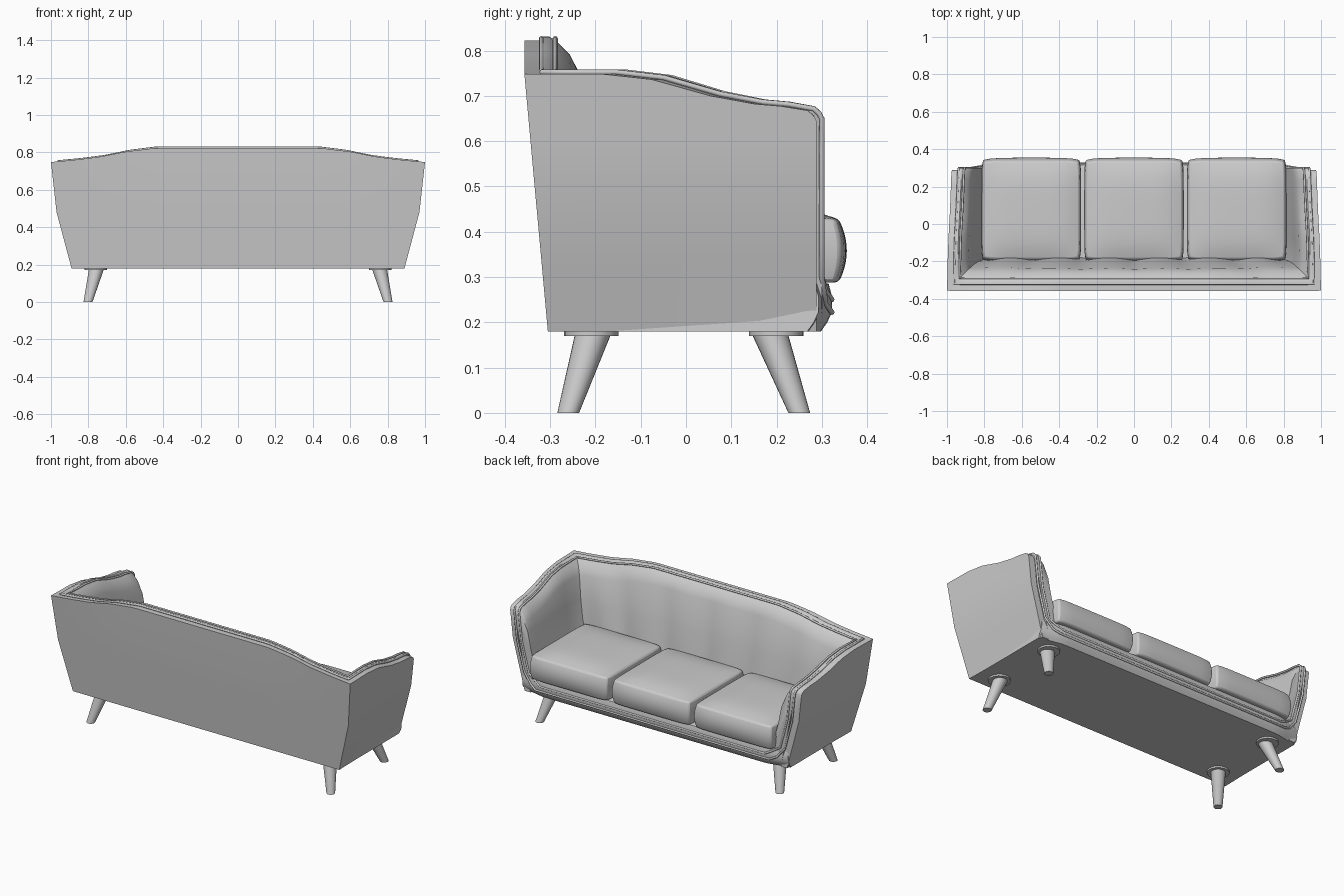
import bpy, bmesh, math
from mathutils import Vector

if "Cube" in bpy.data.objects:
    bpy.data.objects.remove(bpy.data.objects["Cube"])


def interp(t, pts):
    for (a, va), (b, vb) in zip(pts, pts[1:]):
        if t <= b:
            return va + (vb - va) * max(0, (t - a) / (b - a))
    return pts[-1][1]


def half_width(z):
    return interp(z, [(.18, .89), (.48, .97), (.75, 1.0)])


def back_y(z):
    return interp(z, [(.18, -.305), (.75, -.357)])


def wall_point(sx, f, d, z, yf):
    """Point on the U-shaped wall: sx across, f front-to-back, d inset."""
    x = sx * (half_width(z) * (1 - .015 * (1 - f)) - d)
    return Vector((x, yf + f * (back_y(z) + d - yf), z))


def finish(name, bm, angle=35):
    bmesh.ops.recalc_face_normals(bm, faces=bm.faces)
    me = bpy.data.meshes.new(name)
    bm.to_mesh(me)
    bm.free()
    ob = bpy.data.objects.new(name, me)
    bpy.context.collection.objects.link(ob)
    bpy.ops.object.select_all(action='DESELECT')
    ob.select_set(True)
    bpy.context.view_layer.objects.active = ob
    bpy.ops.object.shade_smooth_by_angle(angle=math.radians(angle))
    return ob


def loft(name, rings, angle=35):
    bm = bmesh.new()
    vs = [[bm.verts.new(p) for p in r] for r in rings]
    n = len(vs[0])
    for a, b in zip(vs, vs[1:]):
        for i in range(n):
            j = (i + 1) % n
            bm.faces.new((a[i], a[j], b[j], b[i]))
    bm.faces.new(vs[0])
    bm.faces.new(vs[-1])
    return finish(name, bm, angle)


def tube(name, pts, radius):
    cu = bpy.data.curves.new(name, 'CURVE')
    cu.dimensions = '3D'
    cu.bevel_depth = radius
    cu.bevel_resolution = 2
    sp = cu.splines.new('POLY')
    sp.points.add(len(pts) - 1)
    for q, p in zip(sp.points, pts):
        q.co = (*p, 1)
    sp.use_cyclic_u = True
    ob = bpy.data.objects.new(name, cu)
    bpy.context.collection.objects.link(ob)


# Stations along the U: right arm, back, left arm, each with its top height
arm_top = [(-.33, .748), (-.18, .748), (-.07, .736), (.06, .7), (.16, .682),
           (.27, .673), (.29, .662), (.30, .645)]
back_top = [(0, .822), (.45, .822), (.6, .804), (.74, .776), (.88, .759), (1, .748)]
ys = [.30, .293, .28, .22, .16, .11, .06, 0, -.07, -.13, -.18, -.27]
arm = [((.30 - y) / .655, interp(y, arm_top)) for y in ys]
N = 56
stations = [(1, f, t) for f, t in arm]
stations += [(1 - 2 * i / N, 1, interp(abs(1 - 2 * i / N), back_top)) for i in range(N + 1)]
stations += [(-1, f, t) for f, t in reversed(arm)]

# Outer shell
YS, YP = .288, .30
rings = []
for sx, f, t in stations:
    prof = [(0, .18), (0, .33), (0, .48), (0, .6), (0, t), (.04, t), (.04, .48), (.04, .18)]
    rings.append([wall_point(sx, f, d, z, YS) for d, z in prof])
loft("outer_shell", rings)

# Inner padding with shallow vertical tufts on the back
rings = []
for sx, f, t in stations:
    prof = [(.036, .22), (.036, t), (.042, t + .009), (.055, t + .009), (.075, t - .005),
            (.10, t - .03), (.115, t - .07), (.125, .55), (.13, .44), (.13, .22)]
    ring = []
    for i, (d, z) in enumerate(prof):
        if f == 1 and i > 5:
            edge = min(1, (1 - abs(sx)) / .15)
            d += .022 * edge * abs(math.sin(math.pi * sx * .85 / .28)) * (i - 5) / 4
        elif f < 1 and i > 3:
            d *= .92
        ring.append(wall_point(sx, f, d, z, YP))
    rings.append(ring)
loft("inner_padding", rings, 40)

# Piping on both edges of the padding, closed along the front rail
for name, d, rise, low in (("outer_piping", .038, .004, .222), ("inner_piping", .068, .004, .25)):
    pts = [wall_point(sx, f, d, t + rise, YP) for sx, f, t in stations]
    side = [wall_point(1, 0, d, z, YP) for z in (.58, .48, .38, .3)]
    side += [Vector((.86 - d, .308, low + .02)), Vector((.82 - d, .322, low))]
    mirror = [Vector((-p.x, p.y, p.z)) for p in side]
    tube(name, pts + mirror + side[::-1], .006)

# Seat base with slightly bowed, padded front rail
rings = []
for i in range(-20, 21):
    u = i / 20
    bow = .03 * interp(abs(u), [(.84, 0), (1, 1)])
    prof = [(-.303, .18), (.298, .18), (.312, .2), (.322, .222), (.323, .255),
            (.315, .285), (.29, .292), (-.25, .292)]
    rings.append([Vector((u * (half_width(z) - .003 - max(0, z - .2) * .4),
                          y - (bow if y > 0 else 0), z)) for y, z in prof])
loft("seat_base", rings)

# Three domed seat cushions with welted edges
for k, cx in enumerate((-.549, 0, .549)):
    bm = bmesh.new()
    bmesh.ops.create_cube(bm, size=2)
    bmesh.ops.subdivide_edges(bm, edges=bm.edges[:], cuts=11, use_grid_fill=True)
    for v in bm.verts:
        x, y, z = v.co
        puff = (1 - x ** 4) * (1 - y ** 4)
        corner = 1 - .03 * (x * y) ** 8
        px = cx + .258 * x * corner + .008 * x * (1 - z * z)
        py = .075 + .262 * y * corner + .018 * y * (1 - z * z) * (1 - .3 * x * x)
        pz = .358 + .070 * z + (.026 * puff if z > .99 else 0)
        v.co = (px, py, pz)
    ob = finish(f"seat_cushion_{k + 1}", bm, 40)
    bev = ob.modifiers.new("soft_edges", 'BEVEL')
    bev.width, bev.segments = .008, 2
    bev.limit_method, bev.angle_limit = 'ANGLE', math.radians(40)

# Splayed tapered legs with round mounting plates
def circle(x, y, z, r, n=24):
    return [Vector((x + r * math.cos(2 * math.pi * i / n),
                    y + r * math.sin(2 * math.pi * i / n), z)) for i in range(n)]


for sx, side in ((1, "right"), (-1, "left")):
    for part, y0, y1 in (("back", -.26, -.205), ("front", .25, .185)):
        loft(f"{part}_{side}_leg", [circle(sx * .802, y0, 0, .024),
                                    circle(sx * .757, y1, .175, .04)])
        yp = -.209 if part == "back" else .199
        loft(f"{part}_{side}_leg_plate", [circle(sx * .76, yp, .17, .06),
                                          circle(sx * .76, yp, .182, .06)])
